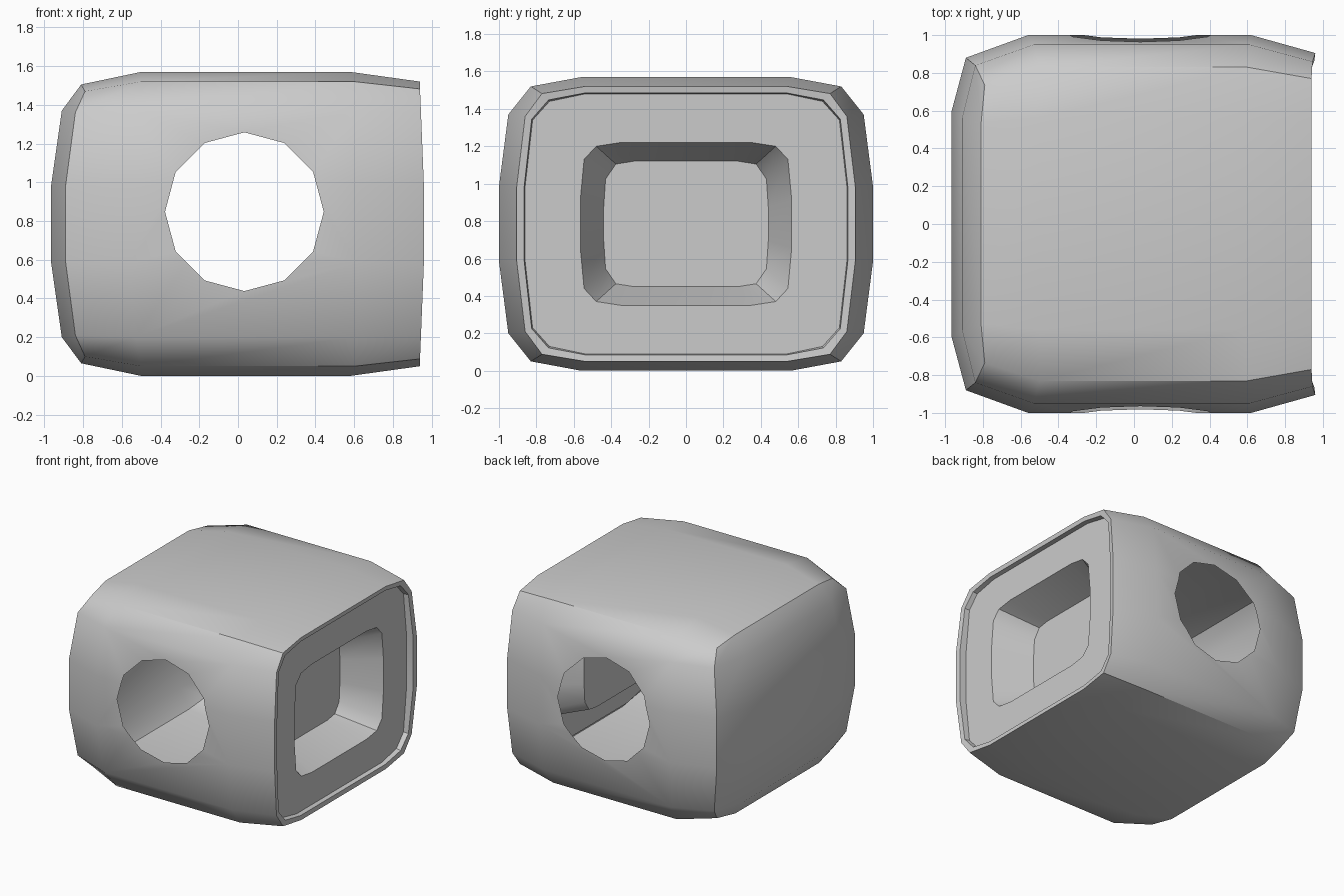
import bpy, bmesh, math
from mathutils import Matrix

if "Cube" in bpy.data.objects:
    bpy.data.objects.remove(bpy.data.objects["Cube"])

CZ = 0.785                        # mid height of the body
HOLE_X, HOLE_Z, HOLE_R = 0.033, 0.848, 0.41

bm = bmesh.new()


def ring(quarter):
    """16-sided rounded section from one quarter: (x, y, half height) x 4."""
    q = list(quarter)
    pts = [(x, y, h) for x, y, h in q]
    pts += [(x, y, -h) for x, y, h in reversed(q)]
    pts += [(x, -y, -h) for x, y, h in q]
    pts += [(x, -y, h) for x, y, h in reversed(q)]
    return [bm.verts.new((x, y, CZ + h)) for x, y, h in pts]


def flat(x, pairs):
    return [(x, y, h) for y, h in pairs]


# sections: left rim, main body, front lip, inner lip, panel, recess
sections = [
    [(-.81, .53, .72), (-.79, .735, .685), (-.84, .84, .575), (-.89, .88, .2)],
    [(-.50, .56, .785), (-.50, .83, .735), (-.53, .95, .585), (-.56, 1, .2)],
    [(.58, .56, .785), (.60, .83, .735), (.61, .95, .585), (.62, 1, .2)],
    [(.94, .54, .735), (.94, .77, .697), (.945, .86, .575), (.96, .905, .2)],
    [(.935, .54, .70), (.935, .735, .663), (.94, .825, .56), (.955, .865, .2)],
    flat(.90, [(.54, .695), (.73, .655), (.82, .555), (.86, .2)]),
    flat(.90, [(.35, .435), (.48, .415), (.545, .345), (.565, .13)]),
    flat(.60, [(.28, .335), (.375, .32), (.43, .24), (.44, .09)]),
]
rings = [ring(s) for s in sections]
for a, b in zip(rings, rings[1:]):
    for i in range(16):
        j = (i + 1) % 16
        bm.faces.new((a[i], a[j], b[j], b[i]))
bm.faces.new(rings[-1])           # recess floor

# bulged left end: 4 x 6 grid
r = rings[0]
rows = [[r[14], r[15], r[0], r[1]]]
inner = [(-.91, .56, .585), (-.965, .6, .2), (-.965, .6, -.2), (-.91, .56, -.585)]
for k, (x, y, h) in enumerate(inner):
    rows.append([r[13 - k], bm.verts.new((x, -y, CZ + h)),
                 bm.verts.new((x, y, CZ + h)), r[2 + k]])
rows.append([r[9], r[8], r[7], r[6]])
for a, b in zip(rows, rows[1:]):
    for i in range(3):
        bm.faces.new((a[i], a[i + 1], b[i + 1], b[i]))

bmesh.ops.recalc_face_normals(bm, faces=bm.faces)
me = bpy.data.meshes.new("hollow_housing")
bm.to_mesh(me)
bm.free()
body = bpy.data.objects.new("hollow_housing", me)
bpy.context.collection.objects.link(body)

# twelve-sided cutter for the two side holes
cb = bmesh.new()
bmesh.ops.create_cone(cb, cap_ends=True, segments=12, radius1=HOLE_R,
                      radius2=HOLE_R, depth=3)
bmesh.ops.transform(cb, verts=cb.verts, matrix=Matrix.Translation(
    (HOLE_X, 0, HOLE_Z)) @ Matrix.Rotation(math.pi / 2, 4, 'X'))
cm = bpy.data.meshes.new("hole_cutter")
cb.to_mesh(cm)
cb.free()
cutter = bpy.data.objects.new("hole_cutter", cm)
bpy.context.collection.objects.link(cutter)
cutter.hide_render = True

mod = body.modifiers.new("side_holes", 'BOOLEAN')
mod.operation = 'DIFFERENCE'
mod.solver = 'EXACT'
mod.object = cutter
bpy.context.view_layer.objects.active = body
body.select_set(True)
cutter.select_set(False)
bpy.ops.object.modifier_apply(modifier=mod.name)
bpy.data.objects.remove(cutter)

# remove the tunnel walls so the housing is a hollow skin
bm = bmesh.new()
bm.from_mesh(body.data)
tunnel = [f for f in bm.faces if abs(f.normal.y) < .1 and all(
    abs(math.hypot(v.co.x - HOLE_X, v.co.z - HOLE_Z)) < HOLE_R + .01
    for v in f.verts)]
bmesh.ops.delete(bm, geom=tunnel, context='FACES')
bm.to_mesh(body.data)
bm.free()

bpy.ops.object.shade_smooth_by_angle(angle=math.radians(35))
